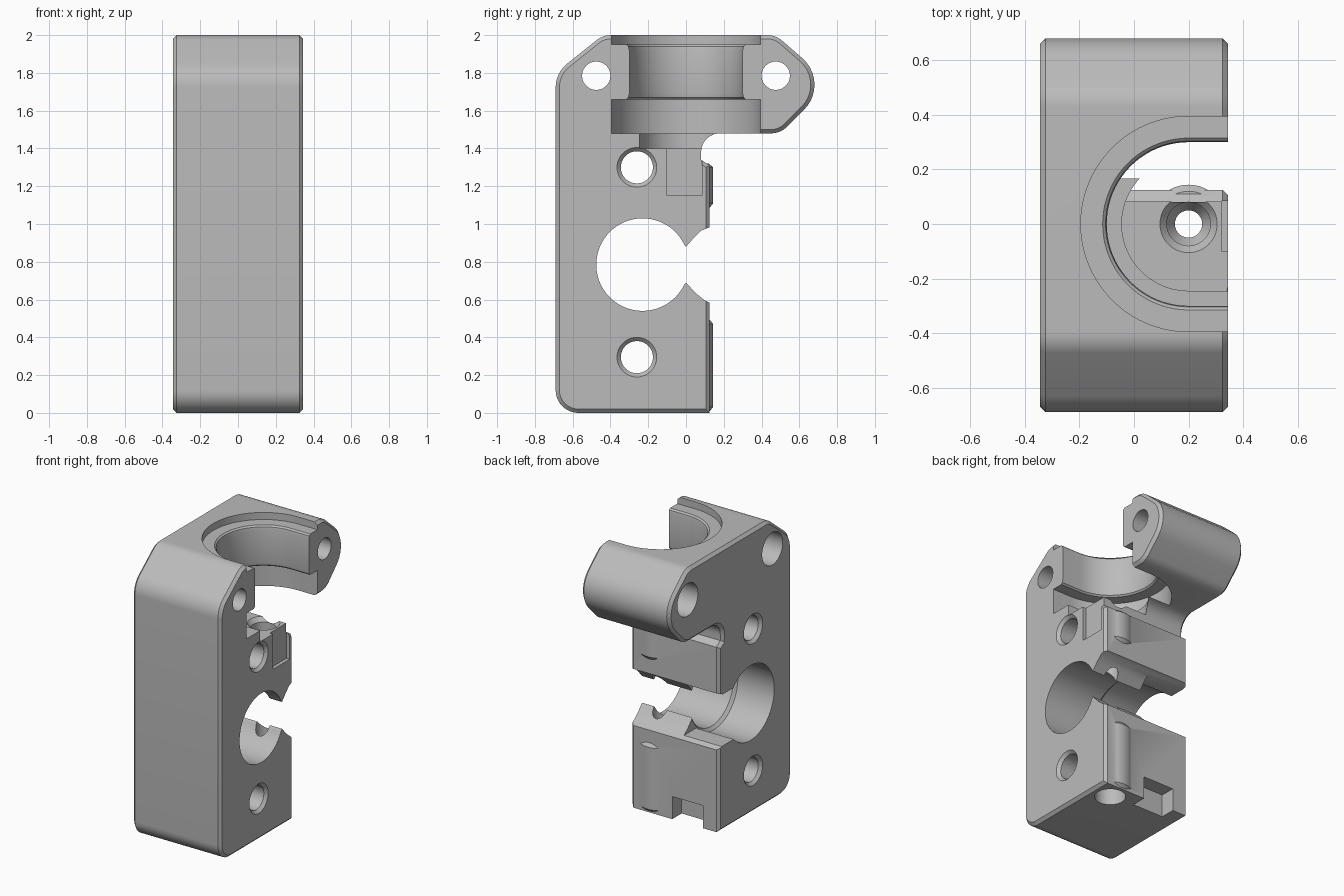
import bpy, bmesh
from math import sin, cos, pi, tan
from mathutils import Vector

if "Cube" in bpy.data.objects:
    bpy.data.objects.remove(bpy.data.objects["Cube"])

grey = bpy.data.materials.new("plain grey")
grey.use_nodes = True
grey.diffuse_color = (0.5, 0.5, 0.5, 1)
grey.node_tree.nodes["Principled BSDF"].inputs["Base Color"].default_value = (0.5, 0.5, 0.5, 1)


def rounded(corners, steps=10):
    """Polygon from (a, b, radius) corners, with arcs at the rounded ones."""
    out = []
    for i, (a, b, r) in enumerate(corners):
        p = Vector((a, b))
        if r == 0:
            out.append(p)
            continue
        u = (Vector(corners[i - 1][:2]) - p).normalized()
        v = (Vector(corners[(i + 1) % len(corners)][:2]) - p).normalized()
        half = u.angle(v) / 2
        centre = p + (u + v).normalized() * (r / sin(half))
        start = p + u * (r / tan(half)) - centre
        end = p + v * (r / tan(half)) - centre
        turn = start.angle_signed(end)
        for k in range(steps + 1):
            t = -turn * k / steps
            out.append(centre + Vector((start.x * cos(t) - start.y * sin(t),
                                        start.x * sin(t) + start.y * cos(t))))
    return out


def loft(name, loops, chamfer=0):
    """Closed solid through matching loops of points."""
    bm = bmesh.new()
    rings = [[bm.verts.new(p) for p in loop] for loop in loops]
    n = len(rings[0])
    for lo, hi in zip(rings, rings[1:]):
        for i in range(n):
            j = (i + 1) % n
            bm.faces.new((lo[i], lo[j], hi[j], hi[i]))
    caps = [bm.faces.new(rings[0]), bm.faces.new(rings[-1])]
    bmesh.ops.recalc_face_normals(bm, faces=bm.faces)
    if chamfer:
        bmesh.ops.inset_region(bm, faces=caps, thickness=chamfer, use_even_offset=True)
        for cap in caps:
            for v in cap.verts:
                v.co.x += chamfer if v.co.x > 0 else -chamfer
    me = bpy.data.meshes.new(name)
    bm.to_mesh(me)
    bm.free()
    ob = bpy.data.objects.new(name, me)
    bpy.context.collection.objects.link(ob)
    me.materials.append(grey)
    return ob


def prism(name, outline, x0, x1, chamfer=0):
    return loft(name, [[(x, p[0], p[1]) for p in outline] for x in (x0, x1)], chamfer)


def box(name, x0, x1, y0, y1, z0, z1):
    return prism(name, [(y0, z0), (y1, z0), (y1, z1), (y0, z1)], x0, x1)


def turned(name, axis, a, b, rings, n=48):
    """Round solid from (radius, position) rings along x or z."""
    loops = []
    for r, t in rings:
        circle = [(a + r * cos(2 * pi * i / n), b + r * sin(2 * pi * i / n)) for i in range(n)]
        loops.append([(t, p, q) if axis == "x" else (p, q, t) for p, q in circle])
    return loft(name, loops)


def combine(target, tool, operation="DIFFERENCE"):
    mod = target.modifiers.new(operation.lower(), "BOOLEAN")
    mod.operation, mod.object, mod.solver = operation, tool, "EXACT"
    bpy.context.view_layer.objects.active = target
    bpy.ops.object.modifier_apply(modifier=mod.name)
    bpy.data.objects.remove(tool)


# Main body: side outline with clamp arm at the upper back
outline = rounded([
    (-0.69, 0, 0.12), (0.125, 0, 0), (0.125, 1.31, 0), (0.08, 1.34, 0),
    (0.08, 1.48, 0.1), (0.5, 1.48, 0.12), (0.767, 1.747, 0.186),
    (0.475, 2, 0.12), (-0.44, 2, 0.12), (-0.69, 1.8, 0.16)])
body = prism("extruder_body", outline, -0.325, 0.325, chamfer=0.02)

# Rounded bulges around the feed channel on the back
for rings in ([(0.12, 0.005), (0.144, 0.03), (0.144, 0.47), (0.12, 0.5)],
              [(0.12, 1.08), (0.144, 1.11), (0.144, 1.3), (0.12, 1.32)]):
    combine(body, turned("bulge", "z", 0.2, 0, rings), "UNION")


# Stepped socket in the top, open to one side
def socket_loop(r, z):
    arc = [(0.2 + r * cos(pi / 2 + pi * i / 40), r * sin(pi / 2 + pi * i / 40), z)
           for i in range(41)]
    return arc + [(0.5, -r, z), (0.5, r, z)]


socket = [(0.395, 2.1), (0.395, 1.95), (0.315, 1.95), (0.304, 1.94), (0.3, 1.92),
          (0.3, 1.69), (0.304, 1.67), (0.315, 1.66), (0.395, 1.66),
          (0.395, 1.479), (0.245, 1.479), (0.245, 1.4)]
combine(body, loft("socket_cut", [socket_loop(r, z) for r, z in socket]))

# Drive gear bore and the opening behind it
combine(body, turned("gear_bore", "x", -0.23, 0.785,
                     [(0.265, -0.4), (0.265, -0.06), (0.245, -0.04), (0.245, 0.4)], 64))
gap = [(-0.12, 0.57), (-0.09, 0.6), (0, 0.69), (0.05, 0.635), (0.1, 0.595), (0.13, 0.58),
       (0.3, 0.58), (0.3, 0.985), (0.13, 0.985), (0.08, 0.965), (0.04, 0.925),
       (0, 0.88), (-0.09, 0.97), (-0.12, 0.98)]
combine(body, prism("idler_gap", gap, -0.5, 0.5))
relief = [(-0.12, 0.6), (0.3, 0.6), (0.3, 0.965), (-0.12, 0.965)]
combine(body, prism("idler_relief", relief, -0.5, -0.05))

# Mounting screw holes with countersinks
for z in (0.295, 1.3):
    combine(body, turned("mount_hole", "x", -0.26, z,
                         [(0.125, -0.365), (0.085, -0.325), (0.085, 0.325), (0.125, 0.365)]))

# Clamp screw holes with counterbores
for y in (-0.475, 0.475):
    combine(body, turned("clamp_hole", "x", y, 1.785,
                         [(0.115, -0.4), (0.115, -0.2), (0.075, -0.2), (0.075, 0.4)]))

# Vertical feed channel
combine(body, turned("feed_channel", "z", 0.2, 0,
                     [(0.1, -0.1), (0.1, 0.25), (0.05, 0.28), (0.05, 1.1), (0.08, 1.15),
                      (0.08, 1.37), (0.105, 1.4), (0.105, 1.43)]))

# Shallow side recess and the nut notch at the bottom of the back
combine(body, box("side_recess", 0.32, 0.5, -0.1, 0.085, 1.15, 1.44))
combine(body, box("nut_notch", -0.22, 0.02, 0.02, 0.3, -0.1, 0.16))

for ob in bpy.context.selected_objects:
    ob.select_set(False)
body.select_set(True)
bpy.context.view_layer.objects.active = body
bpy.ops.object.shade_smooth_by_angle(angle=0.5)
